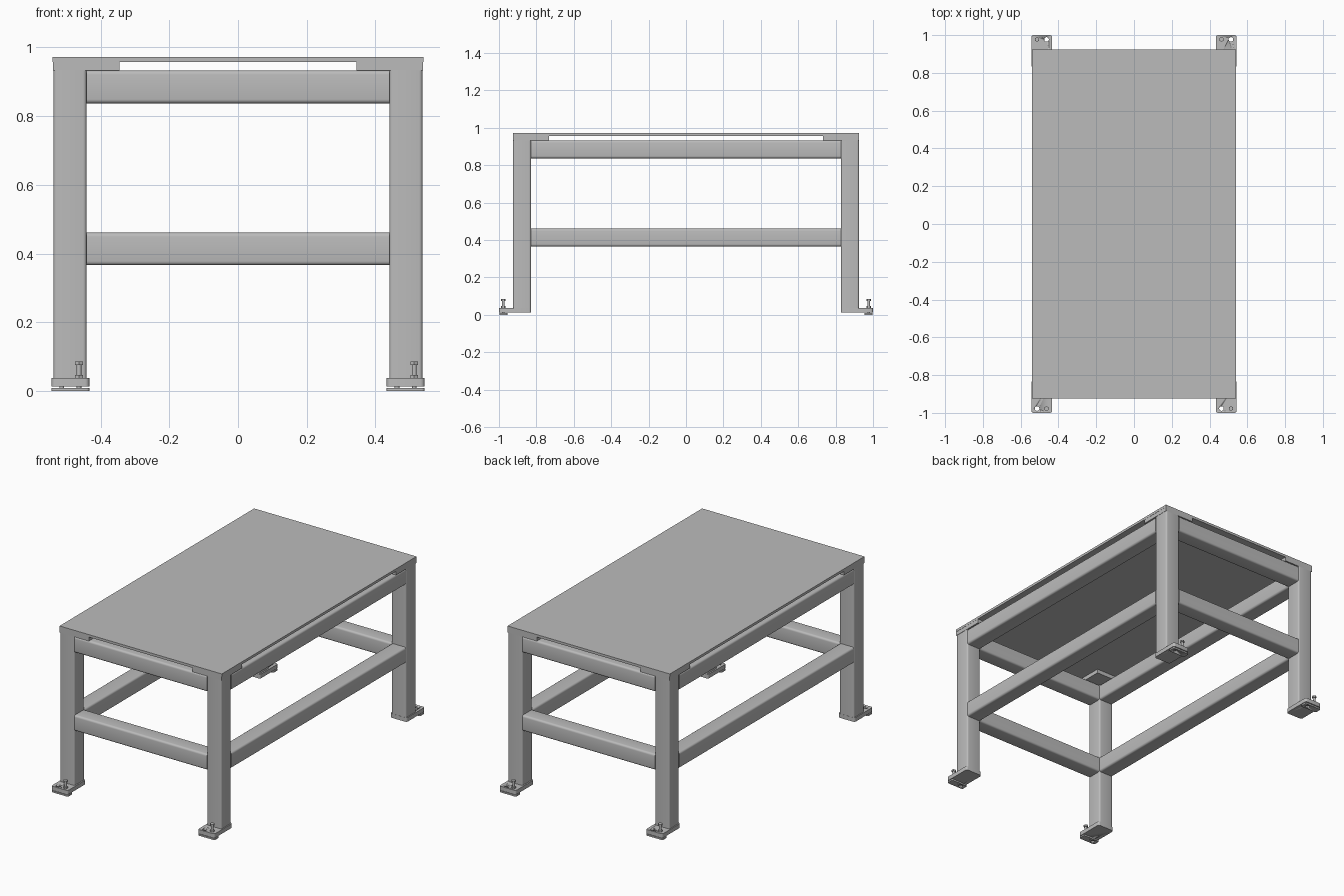
import bpy, bmesh, math
from mathutils import Vector

cube = bpy.data.objects.get("Cube")
if cube:
    bpy.data.objects.remove(cube)

# Single painted steel colour
steel = bpy.data.materials.new("grey_steel")
steel.use_nodes = True
steel.diffuse_color = (0.5, 0.5, 0.5, 1)
steel.node_tree.nodes["Principled BSDF"].inputs["Base Color"].default_value = (0.5, 0.5, 0.5, 1)


def finish(name, bm):
    mesh = bpy.data.meshes.new(name)
    bm.to_mesh(mesh)
    bm.free()
    obj = bpy.data.objects.new(name, mesh)
    bpy.context.collection.objects.link(obj)
    mesh.materials.append(steel)
    bpy.ops.object.select_all(action="DESELECT")
    obj.select_set(True)
    bpy.context.view_layer.objects.active = obj
    bpy.ops.object.shade_smooth_by_angle(angle=math.radians(40))
    return obj


def box(name, low, high, axis=2, radius=0.0):
    """Box between two corners, with the edges along one axis rounded."""
    low, high = Vector(low), Vector(high)
    bm = bmesh.new()
    bmesh.ops.create_cube(bm, size=1)
    bmesh.ops.scale(bm, vec=high - low, verts=bm.verts)
    bmesh.ops.translate(bm, vec=(low + high) / 2, verts=bm.verts)
    if radius:
        edges = [e for e in bm.edges
                 if abs((e.verts[0].co - e.verts[1].co).normalized()[axis]) > 0.9]
        bmesh.ops.bevel(bm, geom=edges, offset=radius, segments=4,
                        profile=0.5, affect="EDGES")
    return finish(name, bm)


def cylinder(name, x, y, z0, z1, radius, sides=20):
    bm = bmesh.new()
    bmesh.ops.create_cone(bm, cap_ends=True, segments=sides, radius1=radius,
                          radius2=radius, depth=z1 - z0)
    bmesh.ops.translate(bm, vec=(x, y, (z0 + z1) / 2), verts=bm.verts)
    return finish(name, bm)


def span(a, b, sign):
    return sorted((a * sign, b * sign))


X_IN, X_OUT = 0.441, 0.537
Y_IN, Y_OUT = 0.829, 0.925
RAIL_HEIGHTS = {"upper": (0.837, 0.933), "lower": (0.366, 0.461)}

# Table top
box("table_top", (-0.54, -Y_OUT, 0.957), (0.54, Y_OUT, 0.972))

# Rails of rounded square tube
for level, (z0, z1) in RAIL_HEIGHTS.items():
    for sign, end, side in ((-1, "front", "right"), (1, "back", "left")):
        y0, y1 = span(Y_IN, Y_OUT, sign)
        box(f"{level}_{end}_rail", (-X_IN, y0, z0), (X_IN, y1, z1), 0, 0.012)
        x0, x1 = span(X_IN, X_OUT, sign)
        box(f"{level}_{side}_rail", (x0, -Y_IN, z0), (x1, Y_IN, z1), 1, 0.012)

# Legs, corner spacers and feet
for sx, side in ((-1, "right"), (1, "left")):
    for sy, end in ((-1, "front"), (1, "back")):
        tag = f"{end}_{side}"
        x0, x1 = span(X_IN, X_OUT, sx)
        y0, y1 = span(Y_IN, Y_OUT, sy)
        box(f"{tag}_leg", (x0, y0, 0.037), (x1, y1, 0.934), 2, 0.01)

        cx0, cx1 = span(0.345, 0.539, sx)
        cy0, cy1 = span(0.733, Y_OUT, sy)
        box(f"{tag}_corner_plate", (cx0, cy0, 0.933), (cx1, cy1, 0.957))

        # Foot plate and levelling pad, both drilled for an anchor
        fx0, fx1 = span(0.433, 0.543, sx)
        fy0, fy1 = span(0.828, 1.0, sy)
        plate = box(f"{tag}_foot_plate", (fx0, fy0, 0.013), (fx1, fy1, 0.038), 2, 0.012)
        py0, py1 = span(0.955, 0.998, sy)
        pad = box(f"{tag}_foot_pad", (fx0, py0, 0), (fx1, py1, 0.009), 2, 0.008)

        middle, y = sx * 0.488, sy * 0.977
        bolt_x, hole_x = middle - sy * 0.025, middle + sy * 0.025
        cutter = cylinder(f"{tag}_hole_cutter", hole_x, y, -0.05, 0.1, 0.012)
        cutter.hide_render = True
        cutter.hide_viewport = True
        for part in (plate, pad):
            cut = part.modifiers.new("anchor_hole", "BOOLEAN")
            cut.operation = "DIFFERENCE"
            cut.solver = "EXACT"
            cut.object = cutter

        # Levelling bolt with nut and head
        cylinder(f"{tag}_bolt_shaft", bolt_x, y, 0.005, 0.08, 0.007)
        cylinder(f"{tag}_bolt_nut", bolt_x, y, 0.038, 0.047, 0.013, 6)
        cylinder(f"{tag}_bolt_head", bolt_x, y, 0.075, 0.085, 0.013, 6)
